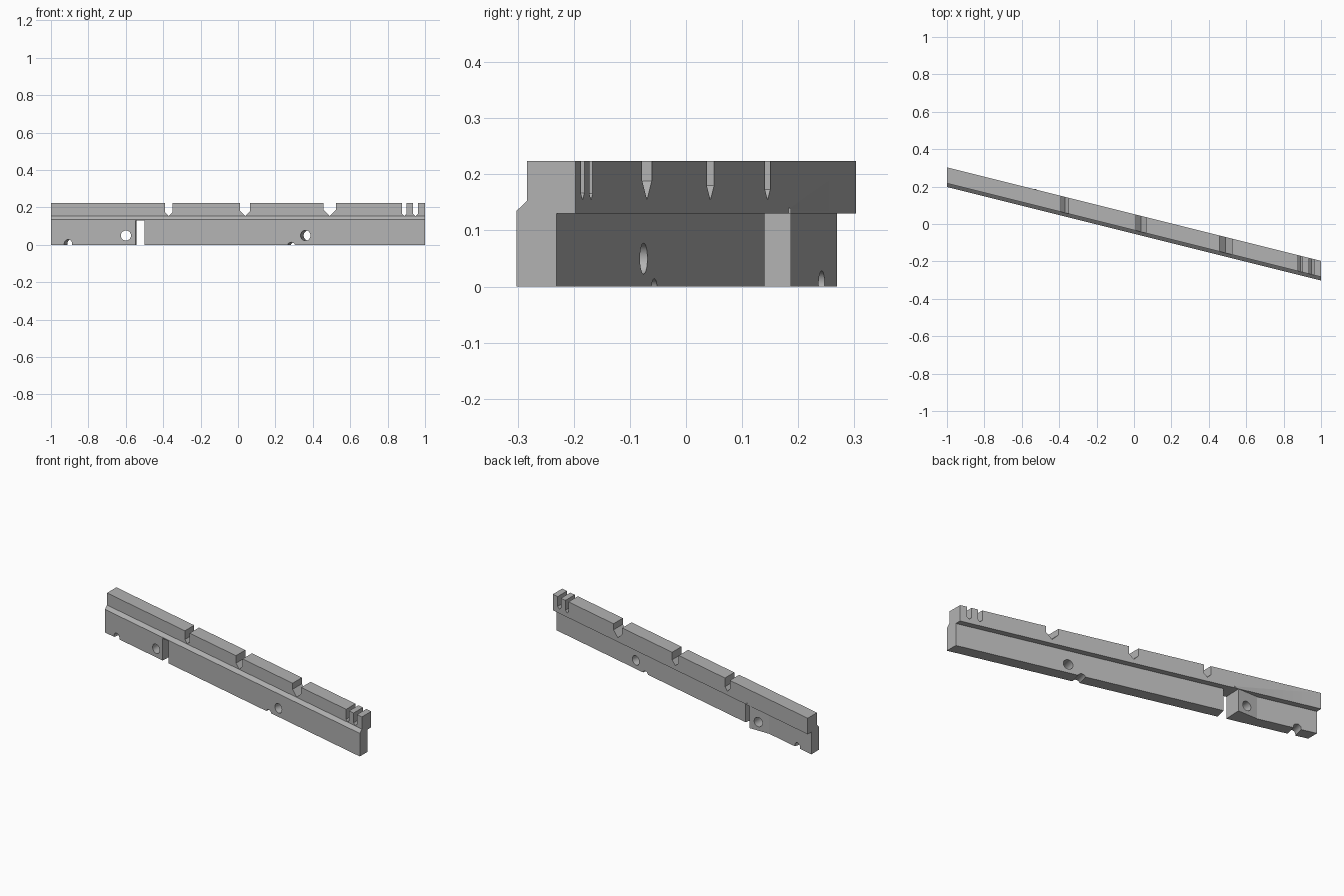
import bpy, bmesh, math
from mathutils import Vector, Matrix

cube = bpy.data.objects.get("Cube")
if cube:
    bpy.data.objects.remove(cube, do_unlink=True)

SLOPE = -0.25                                   # rail runs skewed in plan
ACROSS = Vector((0.25, 1, 0)).normalized()      # square to the rail

steel = bpy.data.materials.new("plain grey")
steel.use_nodes = True
grey = (0.45, 0.45, 0.45, 1)
steel.diffuse_color = grey
steel.node_tree.nodes["Principled BSDF"].inputs["Base Color"].default_value = grey


def prism(name, start, end):
    """Solid between two matching outlines."""
    bm = bmesh.new()
    a = [bm.verts.new(p) for p in start]
    b = [bm.verts.new(p) for p in end]
    bm.faces.new(a)
    bm.faces.new(b[::-1])
    for i in range(len(a)):
        j = (i + 1) % len(a)
        bm.faces.new((a[j], a[i], b[i], b[j]))
    bmesh.ops.recalc_face_normals(bm, faces=bm.faces)
    mesh = bpy.data.meshes.new(name)
    bm.to_mesh(mesh)
    bm.free()
    mesh.materials.append(steel)
    obj = bpy.data.objects.new(name, mesh)
    bpy.context.collection.objects.link(obj)
    return obj


def plan_prism(name, outline, z0, z1):
    return prism(name, [(x, y, z0) for x, y in outline], [(x, y, z1) for x, y in outline])


def combine(target, tool, operation):
    mod = target.modifiers.new(tool.name, 'BOOLEAN')
    mod.operation, mod.object, mod.solver = operation, tool, 'EXACT'
    bpy.context.view_layer.objects.active = target
    bpy.ops.object.modifier_apply(modifier=mod.name)
    bpy.data.objects.remove(tool, do_unlink=True)


def drill(x, z, radius, axis):
    """Round hole whose centre meets the front face at x."""
    side = Vector((axis.y, -axis.x, 0))
    centre = Vector((x, SLOPE * x - 0.052, z))
    ring = []
    for i in range(32):
        t = 2 * math.pi * i / 32
        ring.append(centre + radius * (side * math.cos(t) + Vector((0, 0, math.sin(t)))))
    tool = prism("hole_cutter", [p - axis * 0.1 for p in ring], [p + axis * 0.2 for p in ring])
    combine(rail, tool, 'DIFFERENCE')


# Stepped rail section, skewed along its length
section = [(-0.052, 0), (0.019, 0), (0.019, 0.13), (0.053, 0.13),
           (0.053, 0.224), (-0.033, 0.224), (-0.033, 0.153), (-0.052, 0.135)]
rail = prism("notched_rail", *[[(x, v + SLOPE * x, z) for v, z in section] for x in (-1, 1)])

# Wedge boss behind the left hole
boss = plan_prism("wedge_boss", [(-0.52, 0.187), (-0.668, 0.187), (-0.66, 0.16), (-0.52, 0.1)], 0, 0.14)
combine(rail, boss, 'UNION')

# Slot through the lower web
slot = plan_prism("slot_cutter", [(-0.549, 0.04), (-0.508, 0.04), (-0.463, 0.22), (-0.541, 0.22)], -0.05, 0.13)
combine(rail, slot, 'DIFFERENCE')

# V-bottomed notches in the top
for x, half in ((-0.37, 0.019), (0.038, 0.026), (0.49, 0.034), (0.889, 0.012), (0.949, 0.013)):
    bottom = 0.154
    shape = [(x - half, 0.3), (x - half, bottom + half), (x, bottom),
             (x + half, bottom + half), (x + half, 0.3)]
    tool = prism("notch_cutter", *[[(px, y, z) for px, z in shape] for y in (-0.6, 0.6)])
    combine(rail, tool, 'DIFFERENCE')

# Cross holes and the shallow round cuts in the bottom edge
drill(-0.599, 0.05, 0.027, Vector((0, 1, 0)))
drill(0.361, 0.05, 0.0275, ACROSS)
drill(-0.908, 0.006, 0.022, ACROSS)
drill(0.285, -0.008, 0.022, ACROSS)

# Smooth hole walls, sharp edges
bpy.ops.object.select_all(action='DESELECT')
rail.select_set(True)
bpy.context.view_layer.objects.active = rail
bpy.ops.object.shade_smooth_by_angle(angle=math.radians(30))
